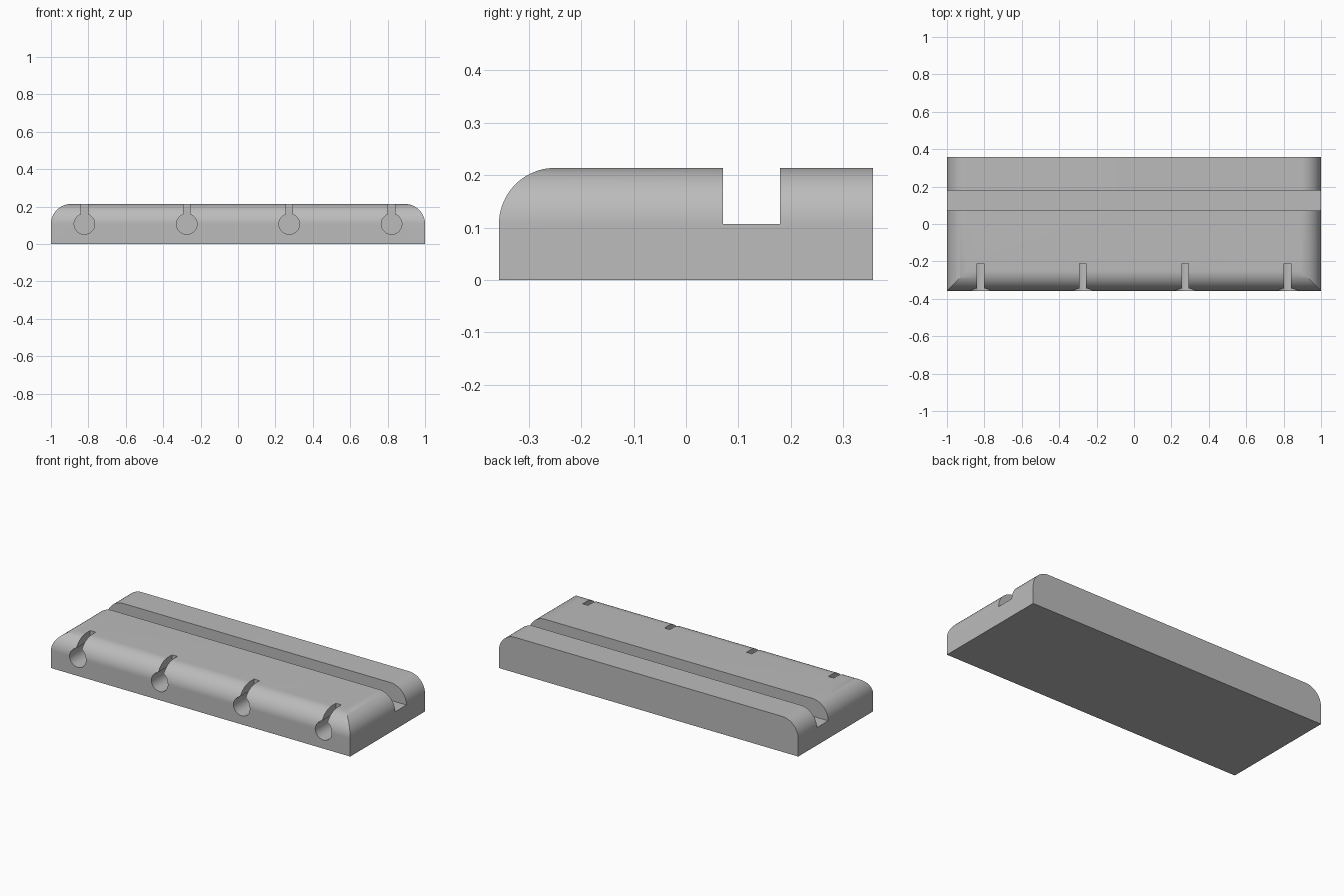
import bpy
import bmesh
from math import pi, sin, cos, asin, radians

default = bpy.data.objects.get("Cube")
if default:
    bpy.data.objects.remove(default, do_unlink=True)

HALF_X, HALF_Y, HEIGHT = 1.0, 0.357, 0.214
FILLET = 0.107

grey = bpy.data.materials.new("plain grey")
grey.use_nodes = True
grey.diffuse_color = (0.5, 0.5, 0.5, 1)
grey.node_tree.nodes["Principled BSDF"].inputs["Base Color"].default_value = grey.diffuse_color


def prism(name, profile, axis, start, end):
    """Extrude a (horizontal, z) profile along x or y."""
    bm = bmesh.new()
    place = (lambda h, z: (start, h, z)) if axis == "x" else (lambda h, z: (h, start, z))
    face = bm.faces.new([bm.verts.new(place(h, z)) for h, z in profile])
    moved = bmesh.ops.extrude_face_region(bm, geom=[face])["geom"]
    shift = (end - start, 0, 0) if axis == "x" else (0, end - start, 0)
    bmesh.ops.translate(bm, vec=shift, verts=[v for v in moved if isinstance(v, bmesh.types.BMVert)])
    bmesh.ops.recalc_face_normals(bm, faces=bm.faces)
    mesh = bpy.data.meshes.new(name)
    bm.to_mesh(mesh)
    bm.free()
    mesh.materials.append(grey)
    obj = bpy.data.objects.new(name, mesh)
    bpy.context.collection.objects.link(obj)
    return obj


def arc(cx, cz, radius, a, b, steps):
    return [(cx + radius * cos(a + (b - a) * i / steps),
             cz + radius * sin(a + (b - a) * i / steps)) for i in range(steps + 1)]


def combine(target, tool, operation):
    mod = target.modifiers.new(tool.name, "BOOLEAN")
    mod.operation, mod.solver, mod.object = operation, "EXACT", tool
    bpy.context.view_layer.objects.active = target
    bpy.ops.object.modifier_apply(modifier=mod.name)
    bpy.data.objects.remove(tool, do_unlink=True)


# Block rounded along both ends, then mitred with the rounded front edge
top = HEIGHT - FILLET
right_round = arc(HALF_X - FILLET, top, FILLET, 0, pi / 2, 20)
left_round = [(-x, z) for x, z in reversed(right_round)]
body = prism("grooved_block", [(-HALF_X, 0), (HALF_X, 0)] + right_round + left_round,
             "y", -HALF_Y - 0.1, HALF_Y)
front_round = arc(-HALF_Y + FILLET, top, FILLET, pi / 2, pi, 20)
front = prism("front_rounding",
              [(-HALF_Y, -0.1), (HALF_Y + 0.1, -0.1), (HALF_Y + 0.1, HEIGHT)] + front_round,
              "x", -1.2, 1.2)
combine(body, front, "INTERSECT")

# Long groove across the top
groove = [(0.071, top), (0.179, top), (0.179, 0.4), (0.071, 0.4)]
combine(body, prism("groove_cutter", groove, "x", -1.2, 1.2), "DIFFERENCE")

# Four keyhole cable slots in the front
HOLE, SLOT = 0.055, 0.018
gap = asin(SLOT / HOLE)
for x in (-0.821, -0.274, 0.274, 0.821):
    keyhole = arc(x, top, HOLE, pi / 2 + gap, 2.5 * pi - gap, 40)
    keyhole += [(x + SLOT, 0.4), (x - SLOT, 0.4)]
    combine(body, prism("keyhole_cutter", keyhole, "y", -0.6, -0.212), "DIFFERENCE")

# Smooth rounded surfaces, sharp corners
bpy.ops.object.select_all(action="DESELECT")
body.select_set(True)
bpy.context.view_layer.objects.active = body
bpy.ops.object.shade_smooth_by_angle(angle=radians(25))
